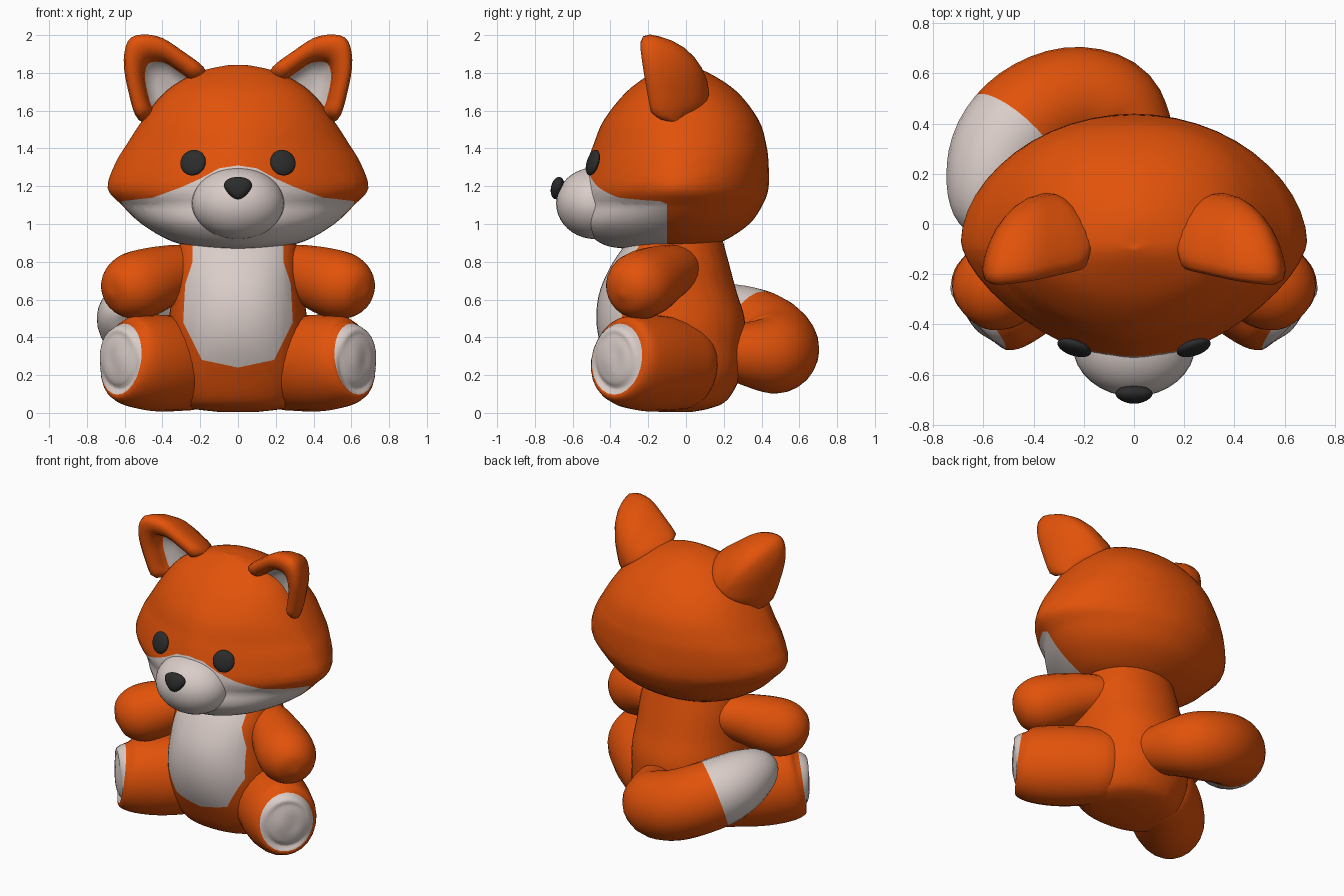
import bpy, bmesh, math
from mathutils import Vector, Matrix

if "Cube" in bpy.data.objects:
    bpy.data.objects.remove(bpy.data.objects["Cube"])


def material(name, rgb):
    m = bpy.data.materials.new(name)
    m.diffuse_color = (*rgb, 1)
    m.use_nodes = True
    m.node_tree.nodes["Principled BSDF"].inputs["Base Color"].default_value = m.diffuse_color
    return m


ORANGE = material("orange fur", (0.76, 0.085, 0.003))
WHITE = material("cream white fur", (0.70, 0.61, 0.58))
BLACK = material("black", (0.025, 0.025, 0.025))


def finish(bm, name, mats):
    bmesh.ops.recalc_face_normals(bm, faces=bm.faces)
    for f in bm.faces:
        f.smooth = True
    me = bpy.data.meshes.new(name)
    bm.to_mesh(me)
    bm.free()
    for m in mats:
        me.materials.append(m)
    ob = bpy.data.objects.new(name, me)
    bpy.context.collection.objects.link(ob)
    return ob


def spline(pts, n, closed=False):
    """Catmull-Rom resampling of tuples, n steps per span."""
    P = [Vector(p) for p in pts]
    k, out = len(P), []
    get = (lambda i: P[i % k]) if closed else (lambda i: P[max(0, min(k - 1, i))])
    for i in range(k if closed else k - 1):
        a, b, c, d = (get(i + j) for j in (-1, 0, 1, 2))
        for s in range(n):
            t = s / n
            out.append(0.5 * (2 * b + (c - a) * t + (2 * a - 5 * b + 4 * c - d) * t * t
                              + (3 * b - a - 3 * c + d) * t ** 3))
    return out if closed else out + [P[-1]]


def loft(rings, white_from=10 ** 6):
    """Skin between closed rings, end rings capped; later rings are white."""
    bm = bmesh.new()
    R = [[bm.verts.new(p) for p in r] for r in rings]
    n = len(R[0])
    for j in range(len(R) - 1):
        for i in range(n):
            f = bm.faces.new((R[j][i], R[j][(i + 1) % n], R[j + 1][(i + 1) % n], R[j + 1][i]))
            f.material_index = int(j >= white_from)
    bm.faces.new(R[0])
    bm.faces.new(R[-1]).material_index = int(len(R) > white_from)
    return bm


def interp(line, t):
    if t <= line[0][0]:
        return line[0][1]
    for (a, b), (c, d) in zip(line, line[1:]):
        if t <= c:
            return b + (d - b) * (t - a) / (c - a)
    return line[-1][1]


def stack(table, yc, front_power, back_power, n=48):
    """Horizontal rings from (z, half width, front y, back y); powers vary with z."""
    rings = []
    for z, w, yf, yb in spline(table, 4):
        c, ring = max(yf, min(yb, yc)), []
        for i in range(n):
            a = 2 * math.pi * i / n
            ca, sa = math.cos(a), math.sin(a)
            p = interp(back_power if sa > 0 else front_power, z)
            x = math.copysign(abs(ca) ** (2 / p), ca) * w
            y = abs(sa) ** (2 / p) * ((yb - c) if sa > 0 else (yf - c)) + c
            ring.append((x, y, z))
        rings.append(ring)
    return rings


def tube(pts, sx=1.0, mirror=1, n=24):
    """Rings along a path of (x, y, z, radius)."""
    P = spline(pts, 4)
    rings = []
    for i, p in enumerate(P):
        t = (P[min(i + 1, len(P) - 1)] - P[max(i - 1, 0)]).xyz.normalized()
        side = t.cross(Vector((0, 0, 1))).normalized()
        up = side.cross(t)
        ring = []
        for k in range(n):
            a = 2 * math.pi * k / n
            v = p.xyz + max(p.w, 0.005) * (side * math.cos(a) * sx + up * math.sin(a))
            ring.append((v.x * mirror, v.y, v.z))
        rings.append(ring)
    return rings


def cut(bm, co, no):
    bmesh.ops.bisect_plane(bm, geom=bm.verts[:] + bm.edges[:] + bm.faces[:],
                           plane_co=co, plane_no=no, dist=1e-4)


def cut_lines(bm, xz):
    """Cut along a mirrored front-view line so colour borders are crisp."""
    for (a, b), (c, d) in zip(xz, xz[1:]):
        for s in (1, -1):
            cut(bm, (s * a, 0, b), (s * (d - b), 0, -(c - a)))


# Head with pale lower face
bm = loft(stack([(0.865, .02, -.22, -.06), (.876, .20, -.38, .08), (.91, .355, -.47, .20),
                 (1.0, .51, -.56, .335), (1.1, .615, -.565, .405), (1.19, .69, -.56, .437),
                 (1.32, .65, -.525, .437), (1.42, .59, -.49, .425), (1.55, .505, -.435, .385),
                 (1.7, .385, -.315, .27), (1.8, .22, -.18, .12), (1.838, .07, -.11, .01),
                 (1.84, .01, -.09, -.07)], -.07,
                [(.9, 2), (1.1, 1.5), (1.4, 1.6), (1.75, 2)],
                [(.9, 2), (1.2, 1.85), (1.4, 2.15), (1.6, 2.3), (1.8, 2)]))
mask = [(0, 1.31), (.1, 1.295), (.2, 1.24), (.3, 1.195), (.45, 1.14), (.8, 1.10)]
cut_lines(bm, mask)
cut(bm, (0, -.1, 0), (0, 1, 0))
for s in (1, -1):
    cut(bm, (s * .615, 0, 0), (1, 0, 0))
for f in bm.faces:
    c = f.calc_center_median()
    f.material_index = int(c.y < -.1 and abs(c.x) < .615 and c.z < interp(mask, abs(c.x)))
finish(bm, "head", [ORANGE, WHITE])

# Torso with pale belly
bm = loft(stack([(0.005, .1, -.14, .03), (.025, .25, -.24, .13), (.07, .32, -.31, .22),
                 (.2, .37, -.385, .29), (.35, .37, -.45, .31), (.5, .365, -.475, .31),
                 (.65, .345, -.455, .265), (.8, .33, -.385, .225), (.93, .30, -.29, .19)],
                -.08, [(0, 2.2)], [(0, 2.1)]))
belly = [(.24, 0), (.28, .19), (.48, .29), (.68, .28), (.8, .24), (1, .24)]
cut_lines(bm, [(x, z) for z, x in belly])
for f in bm.faces:
    c = f.calc_center_median()
    f.material_index = int(c.y < -.08 and c.z > .24 and abs(c.x) < interp(belly, c.z))
finish(bm, "torso", [ORANGE, WHITE])


def ball(name, centre, radii, mat, rot=(0, 0), taper=0):
    bm = bmesh.new()
    bmesh.ops.create_uvsphere(bm, u_segments=32, v_segments=20, radius=1)
    for v in bm.verts:
        v.co.x *= 1 + taper * v.co.z
    m = (Matrix.Translation(centre) @ Matrix.Rotation(rot[0], 4, 'Z')
         @ Matrix.Rotation(rot[1], 4, 'X') @ Matrix.Diagonal((*radii, 1)))
    bmesh.ops.transform(bm, matrix=m, verts=bm.verts)
    finish(bm, name, [mat])


# Muzzle and nose
ball("muzzle", (0, -.48, 1.11), (.245, .208, .19), WHITE)
ball("nose", (0, -.68, 1.19), (.07, .035, .06), BLACK, (0, math.radians(-12)), .35)

# Tail curling round the side, pale tip
finish(loft(tube([(.04, .2, .33, .14), (-.02, .36, .31, .18), (-.1, .46, .31, .21),
                  (-.25, .485, .345, .22), (-.41, .42, .41, .22), (-.52, .3, .465, .21),
                  (-.58, .15, .51, .175), (-.61, .02, .53, .11), (-.615, -.06, .53, .005)]),
            18), "tail", [ORANGE, WHITE])

# Front outline of one ear, as x and z
ear = spline([(.165, 1.8), (.3, 1.92), (.43, 1.995), (.565, 1.988), (.605, 1.87), (.58, 1.7),
              (.525, 1.55), (.4, 1.545), (.25, 1.66)], 4, closed=True)
base = Vector((.36, 1.69))

for s, side in ((1, "right"), (-1, "left")):
    # Legs with pale soles
    finish(loft(tube([(.1, .1, .24, .1), (.18, .02, .25, .22), (.31, -.1, .26, .25),
                      (.45, -.225, .265, .255), (.57, -.325, .275, .235), (.62, -.365, .285, .19),
                      (.637, -.38, .285, .14), (.648, -.39, .285, .08),
                      (.652, -.393, .285, .01)], .9, s), 20),
           side + "_leg", [ORANGE, WHITE])
    # Arms
    finish(loft(tube([(.12, .04, .79, .01), (.15, .02, .785, .08), (.24, -.04, .765, .125),
                      (.36, -.12, .735, .155), (.49, -.21, .69, .18), (.585, -.275, .66, .17),
                      (.655, -.325, .635, .11), (.68, -.345, .625, .01)], 1, s)),
           side + "_arm", [ORANGE])
    # Cupped ears: domed back, rounded rim, pale hollow, lower rim sunk into the head
    rings = []
    for k, y in ((.02, .115), (.25, .105), (.45, .08), (.62, .045), (.78, -.005), (.9, -.065),
                 (.97, -.125), (1, -.17), (.97, -.205), (.88, -.22), (.75, -.215),
                 (.63, -.19), (.57, -.15), (.54, -.10), (.3, -.07), (.02, -.06)):
        ring = []
        for p in ear:
            q = base + (p - base) * k
            sink = max(0, -.6 * (p.x - base.x) - .8 * (p.y - base.y)) * k * 2
            sink *= max(0, min(1, -y / .2))
            lean = -.12 * (q.x - .42) - .15 * k * (p.y - 1.93) * max(0, min(1, -y / .15))
            ring.append((s * q.x, y + lean + sink, q.y))
        rings.append(ring)
    finish(loft(rings, 13), side + "_ear", [ORANGE, WHITE])
    # Eyes
    ball(side + "_eye", (s * .238, -.493, 1.325), (.07, .027, .07), BLACK,
         (s * math.radians(18), math.radians(-16)))
